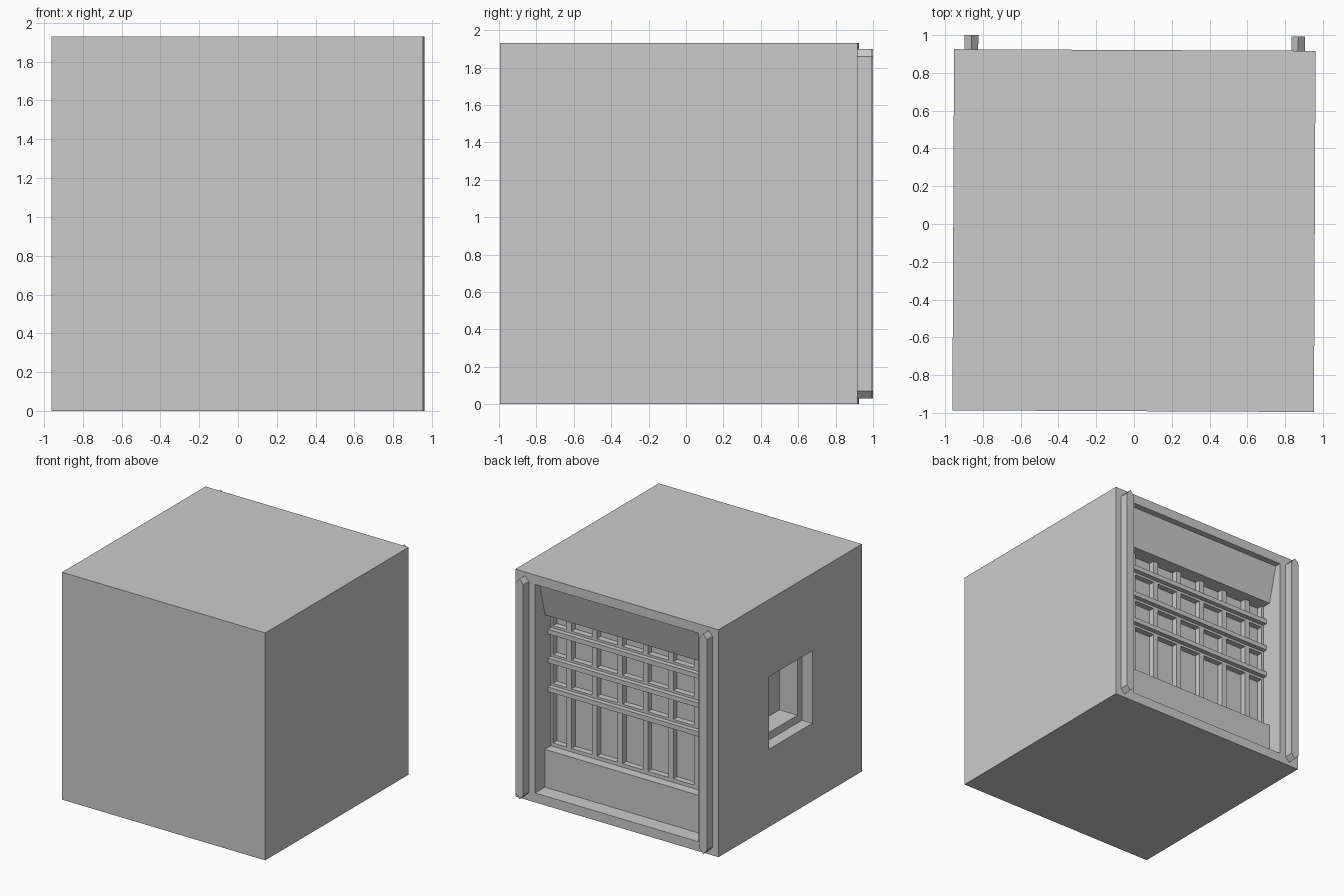
import bpy, bmesh
from mathutils import Matrix

if "Cube" in bpy.data.objects:
    bpy.data.objects.remove(bpy.data.objects["Cube"])


def prism(name, profile, axis, a, b):
    """Extrude a closed 2D profile along an axis. axis 'x': (y,z), axis 'y': (x,z)."""
    def point(p, t):
        return (t, p[0], p[1]) if axis == 'x' else (p[0], t, p[1])
    bm = bmesh.new()
    lo = [bm.verts.new(point(p, a)) for p in profile]
    hi = [bm.verts.new(point(p, b)) for p in profile]
    bm.faces.new(lo)
    bm.faces.new(hi)
    n = len(profile)
    for i in range(n):
        j = (i + 1) % n
        bm.faces.new((lo[i], lo[j], hi[j], hi[i]))
    bmesh.ops.recalc_face_normals(bm, faces=bm.faces)
    me = bpy.data.meshes.new(name)
    bm.to_mesh(me)
    bm.free()
    ob = bpy.data.objects.new(name, me)
    bpy.context.collection.objects.link(ob)
    return ob


def box(name, x, y, z):
    return prism(name, [(x[0], z[0]), (x[1], z[0]), (x[1], z[1]), (x[0], z[1])], 'y', *y)


def cut(ob, cutter):
    cutter.hide_render = True
    mod = ob.modifiers.new("cut", 'BOOLEAN')
    mod.operation = 'DIFFERENCE'
    mod.solver = 'EXACT'
    mod.object = cutter
    bpy.context.view_layer.objects.active = ob
    bpy.ops.object.modifier_apply(modifier=mod.name)
    bpy.data.objects.remove(cutter)


W = 0.77                      # half width of the shopfront opening
BACK, GRID, BAR = 0.66, 0.71, 0.75

# Main block with the shopfront recess and the stepped side window
body = box("body", (-0.957, 0.957), (-0.991, 0.921), (0, 1.93))
cut(body, box("opening_cutter", (-W, W), (BACK, 1.1), (0.08, 1.85)))
cut(body, box("window_cutter", (-1.1, -0.86), (-0.33, 0.25), (0.66, 1.275)))
cut(body, box("niche_cutter", (-0.9, -0.69), (-0.27, 0.19), (0.725, 1.21)))

# Low panel and sloping fascia inside the opening
box("lower_panel", (-W, W), (BACK, 0.79), (0.08, 0.40))
prism("sloped_fascia", [(BACK, 1.54), (0.787, 1.54), (0.867, 1.85), (BACK, 1.85)], 'x', -W, W)

# Lattice of mullions, rails and protruding bars
for i in range(6):
    x = -0.60 + 0.24 * i
    box("mullion", (x - 0.024, x + 0.024), (BACK, GRID), (0.40, 1.54))
for s in (-1, 1):
    box("edge_mullion", sorted((s * W, s * (W - 0.02))), (BACK, GRID), (0.40, 1.54))
for z in (0.895, 1.14, 1.385):
    box("rail", (-W, W), (BACK, GRID), (z - 0.04, z + 0.04))
    box("bar", (-W, W), (GRID, BAR), (z - 0.02, z + 0.02))
box("bottom_rail", (-W, W), (BACK, GRID), (0.40, 0.43))

# Pointed posts on either side
for s in (-1, 1):
    c = s * 0.865
    r = 0.036
    prism("post", [(c, 0.03), (c + r, 0.07), (c + r, 1.86), (c, 1.90), (c - r, 1.86), (c - r, 0.07)],
          'y', 0.92, 0.996)

# The whole model sits very slightly turned
pivot = Matrix.Translation((0, -0.035, 0))
turn = pivot @ Matrix.Rotation(-0.0045, 4, 'Z') @ pivot.inverted()
for ob in bpy.context.scene.objects:
    ob.data.transform(turn)
